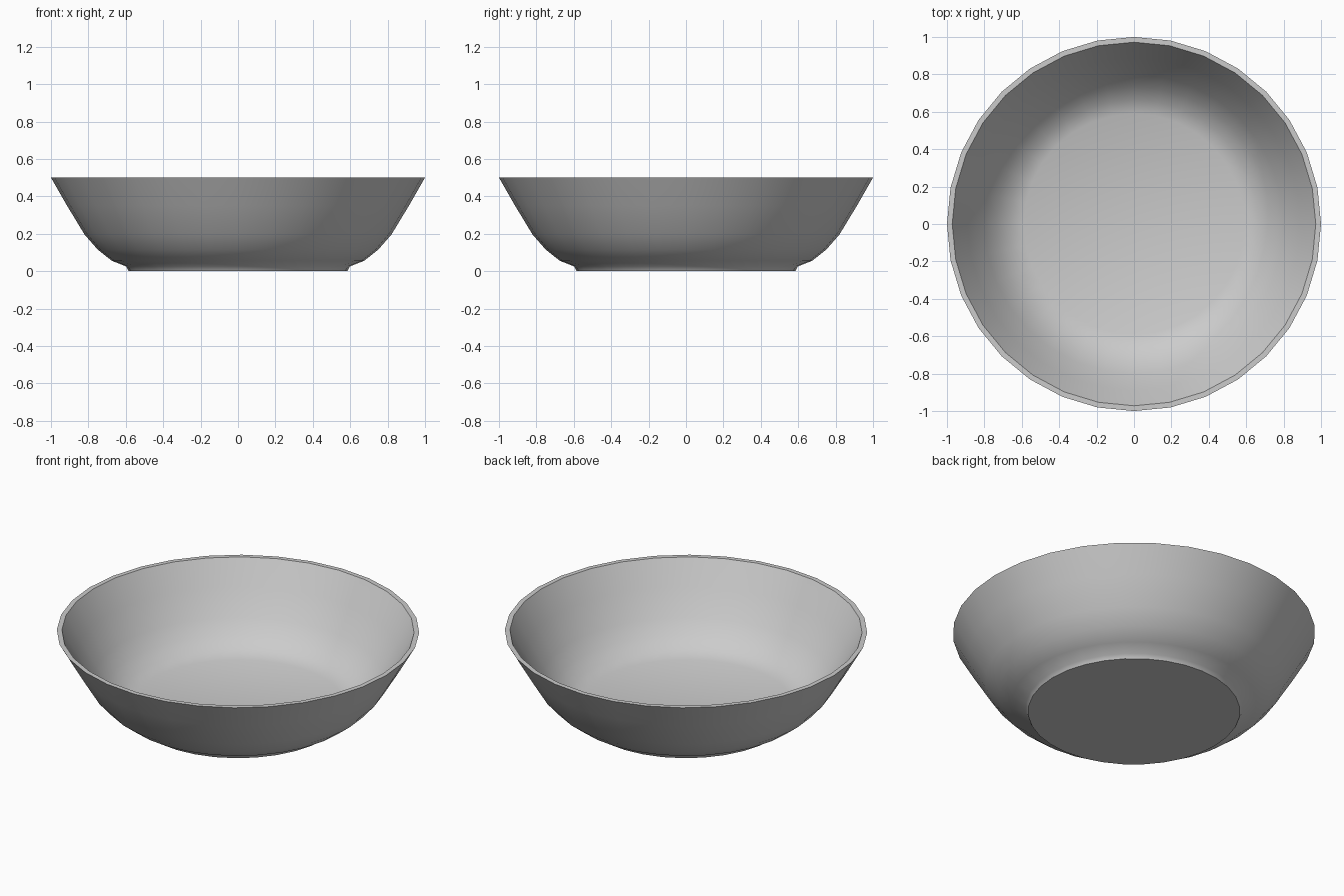
import bpy, bmesh, math

if "Cube" in bpy.data.objects:
    bpy.data.objects.remove(bpy.data.objects["Cube"])

SEGMENTS = 32

# Half cross-section (radius, height): foot, outer wall, rim, inner wall, floor
PROFILE = [
    (0.585, 0.0), (0.598, 0.025), (0.674, 0.055), (0.75, 0.115),
    (0.82, 0.195), (0.914, 0.35), (1.0, 0.5),
    (0.972, 0.5), (0.89, 0.358), (0.80, 0.21), (0.735, 0.135),
    (0.665, 0.08), (0.59, 0.052),
]


def revolve(name, profile, segments):
    bm = bmesh.new()
    rings = []
    for r, z in profile:
        rings.append([bm.verts.new((r * math.cos(2 * math.pi * i / segments),
                                    r * math.sin(2 * math.pi * i / segments), z))
                      for i in range(segments)])
    for a, b in zip(rings, rings[1:]):
        for i in range(segments):
            j = (i + 1) % segments
            bm.faces.new((a[i], a[j], b[j], b[i]))
    # Flat underside and inner floor
    bm.faces.new(rings[0][::-1])
    bm.faces.new(rings[-1])
    bmesh.ops.recalc_face_normals(bm, faces=bm.faces)
    mesh = bpy.data.meshes.new(name)
    bm.to_mesh(mesh)
    bm.free()
    obj = bpy.data.objects.new(name, mesh)
    bpy.context.collection.objects.link(obj)
    return obj


# Bowl with smooth walls, crisp rim and foot edge
bowl = revolve("bowl", PROFILE, SEGMENTS)
bpy.context.view_layer.objects.active = bowl
bowl.select_set(True)
bpy.ops.object.shade_smooth_by_angle(angle=math.radians(55))
